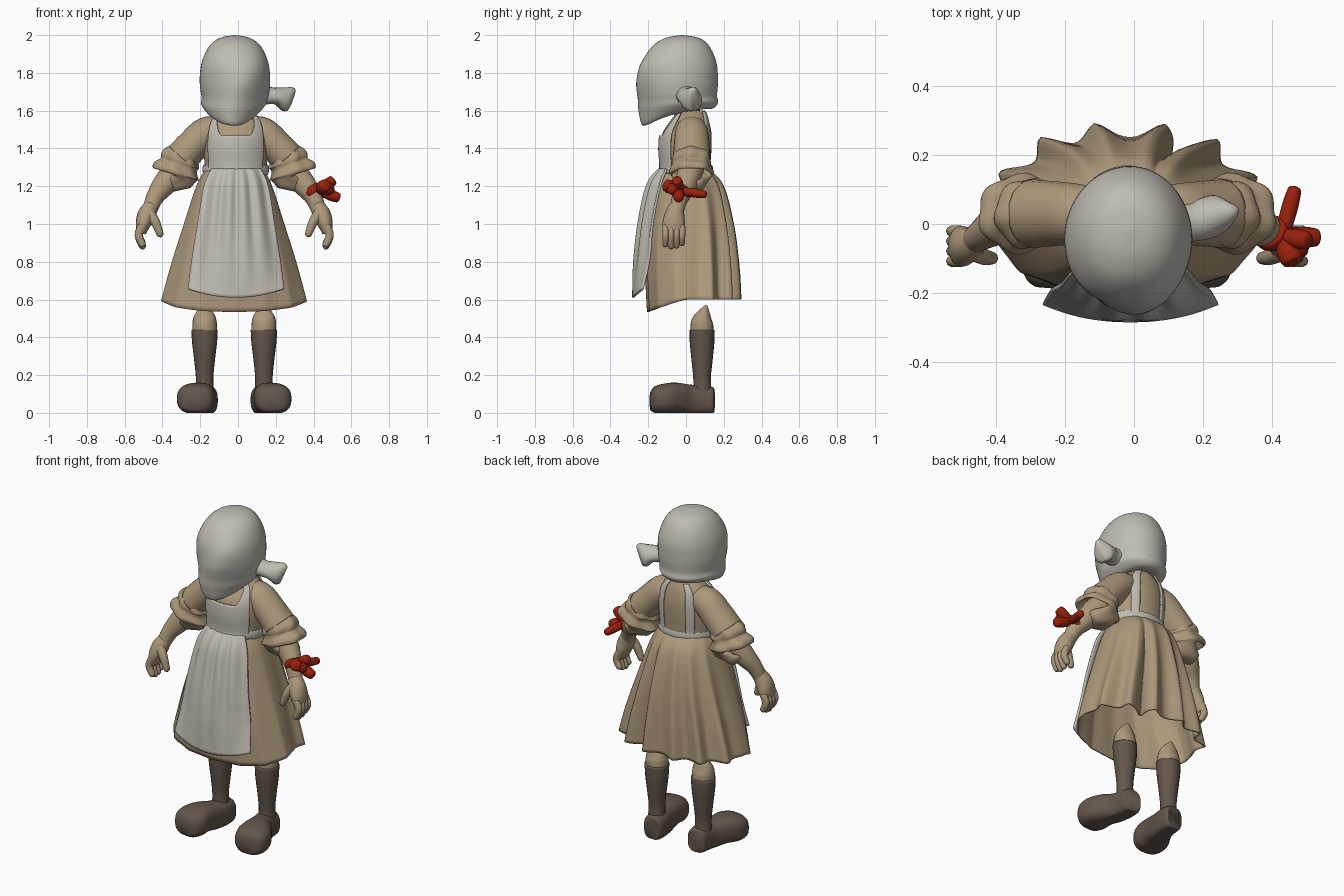
import bpy, bmesh, math
from mathutils import Vector

if "Cube" in bpy.data.objects:
    bpy.data.objects.remove(bpy.data.objects["Cube"])

X0 = -0.02  # mirror plane of the figure


def material(name, rgb):
    m = bpy.data.materials.new(name)
    m.diffuse_color = (*rgb, 1)
    m.use_nodes = True
    m.node_tree.nodes["Principled BSDF"].inputs["Base Color"].default_value = m.diffuse_color
    return m


TAN = material("tan cloth and skin", (0.42, 0.32, 0.20))
LINEN = material("pale linen", (0.53, 0.50, 0.44))
BROWN = material("dark brown", (0.125, 0.093, 0.072))
RED = material("red ribbon", (0.32, 0.015, 0.004))


def curve(rows, t):
    """Catmull-Rom interpolation through equal-length rows, t in 0..1."""
    n = len(rows) - 1
    i = min(int(t * n), n - 1)
    f = t * n - i
    p = [rows[max(0, min(n, i + k))] for k in (-1, 0, 1, 2)]
    return [0.5 * (2 * b + (c - a) * f + (2 * a - 5 * b + 4 * c - d) * f * f
                   + (3 * b - a - 3 * c + d) * f ** 3) for a, b, c, d in zip(*p)]


def spow(v, e):
    return math.copysign(abs(v) ** e, v)


def sheet(name, fn, nu, nv, mat, closed=False, caps=False, thick=0):
    """Smooth grid surface from fn(u, v); closed wraps u."""
    bm = bmesh.new()
    cols = nu if closed else nu + 1
    g = [[bm.verts.new(fn(i / nu, j / nv)) for i in range(cols)] for j in range(nv + 1)]
    for j in range(nv):
        for i in range(nu):
            k = (i + 1) % cols
            bm.faces.new((g[j][i], g[j][k], g[j + 1][k], g[j + 1][i]))
    if caps:
        bm.faces.new(g[0])
        bm.faces.new(g[-1])
    bmesh.ops.recalc_face_normals(bm, faces=bm.faces)
    me = bpy.data.meshes.new(name)
    bm.to_mesh(me)
    bm.free()
    for p in me.polygons:
        p.use_smooth = True
    me.materials.append(mat)
    ob = bpy.data.objects.new(name, me)
    bpy.context.collection.objects.link(ob)
    if thick:
        mod = ob.modifiers.new("thickness", "SOLIDIFY")
        mod.thickness = thick
        mod.offset = 0
    return ob


def tube(name, rows, mat, s=1, x0=X0, ref=(0, 1, 0), nu=20, nv=16, rounded=False,
         fold=None, floor=False, power=1):
    """Tube through rows (x, y, z, radius a, radius b), mirrored by s about x0."""
    ref = Vector(ref)

    def fn(u, v):
        x, y, z, a, b = curve(rows, v)
        d = Vector(curve(rows, min(v + 0.01, 1))[:3]) - Vector(curve(rows, max(v - 0.01, 0))[:3])
        if floor:
            d.z = 0
        side = d.cross(ref).normalized()
        up = side.cross(d).normalized()
        m = 1
        if rounded:
            k = min(1, min(v, 1 - v) / 0.15)
            m = max(0.12, math.sqrt(1 - (1 - k) ** 2))
        if fold:
            m *= fold(u, v)
        ang = u * math.tau
        p = (Vector((x, y, z)) + side * a * m * spow(math.cos(ang), power)
             + up * b * m * spow(math.sin(ang), power))
        if floor:
            p.z = max(p.z, 0)
        return (x0 + s * p.x, p.y, p.z)
    return sheet(name, fn, nu, nv, mat, True, True)


# Torso, with bib, back straps and waistband following its surface
TORSO = [(1.24, 0, .16, .13), (1.32, 0, .165, .13), (1.40, 0, .17, .135),
         (1.48, .005, .165, .13), (1.55, .02, .14, .10), (1.60, .03, .07, .07)]


def torso(deg, t, off=0):
    z, cy, rx, ry = curve(TORSO, t)
    a = math.radians(deg)
    return (X0 + 0.008 + (rx + off) * math.cos(a), cy + (ry + off) * math.sin(a), z + off * t)


def bib(u, v):
    k = max(0, min(1, (abs(2 * u - 1) - 0.45) / 0.33))
    top = 0.56 + 0.34 * k * k
    return torso(-145 + 110 * u, 0.08 + (top - 0.08) * v, 0.008)


sheet("torso", lambda u, v: torso(360 * u, v), 40, 20, TAN, True, True)
sheet("apron_bib", bib, 40, 16, LINEN, thick=0.008)
for c in (56, 124):
    sheet("back_strap", lambda u, v: torso(c - 9 + 18 * u, 0.05 + 0.88 * v, 0.006),
          4, 18, LINEN, thick=0.008)
sheet("waistband", lambda u, v: torso(360 * u, 0.06 + 0.12 * v, 0.008 + 0.006 * math.sin(v * math.pi)),
      40, 4, LINEN, True)
tube("neck", [(0, .01, 1.52, .07, .07), (0, 0, 1.66, .07, .07)], TAN, nv=4)

# Pleated skirt, open underneath, with one deep fold at the back
SKIRT = [(1.29, .15, .125, .12), (1.2, .197, .165, .195), (1.0, .262, .2, .242),
         (.8, .325, .21, .262), (.6, .38, .2, .272)]


def skirt(u, v):
    z, rx, front, back = curve(SKIRT, v)
    a = u * math.tau
    c, s = math.cos(a), math.sin(a)
    amp = 0.015 + 0.07 * max(0, min(1, s * 2))
    bent = a + 0.1 * math.sin(2 * a - math.pi)
    ridge = 1 - 2 * abs(math.sin(6.5 * (bent + 0.14))) ** 1.2
    deep = 0.2 * math.exp(-((a - 1.14) / 0.075) ** 2)
    m = 1 + min(1, v * 1.2) * (amp * ridge - deep)
    y = spow(s, 0.84) * (back if s > 0 else front)
    return (X0 + spow(c, 0.88) * rx * m, y * m, z - 0.065 * v ** 3 * max(0, -s))


sheet("skirt", skirt, 182, 28, TAN, True, thick=0.008)

# Apron skirt hanging in front
APRON = [(1.29, .13, .14, .10), (1.2, .17, .2, .13), (1.0, .203, .245, .17),
         (.8, .232, .272, .19), (.61, .254, .28, .23)]


def apron(u, v):
    z, w, mid, edge = curve(APRON, v)
    k = 2 * u - 1
    pleat = math.cos(k * 15) * 0.014 * math.sin(math.pi * min(1, v * 0.9 + 0.1))
    y = -mid + (mid - edge) * abs(k) ** 2.2 + pleat * (1 - 0.7 * v)
    return (X0 + 0.01 + w * k, y, z + 0.045 * k * k * v ** 3)


sheet("apron_skirt", apron, 48, 28, LINEN, thick=0.012)

# Bonnet wrapping the whole head, pointed at the chin and creased in front
BONNET = [(2.0, -.02, .004, .004, 0), (1.985, -.02, .08, .09, 0), (1.94, -.03, .137, .155, 0),
          (1.85, -.042, .177, .205, 0), (1.75, -.045, .187, .213, 0),
          (1.67, -.042, .178, .205, .01), (1.615, -.038, .177, .206, .025),
          (1.565, -.045, .13, .18, .045), (1.60, -.04, .07, .1, .02)]


def bonnet(u, v):
    z, cy, rx, ry, tilt = curve(BONNET, v)
    a = u * math.tau
    c, s = math.cos(a), math.sin(a)
    x = rx * c
    low = max(0, min(1, (v - 0.6) / 0.25))
    if s < 0:  # narrowing towards the chin
        x *= 1 - (0.22 if c > 0 else 0.08) * low * s * s
    if c > 0:  # drawn in below the knot
        x *= 1 - 0.16 * low * c
    w = 0.006 + 0.05 * max(0, -s) ** 1.5
    m = 1 + w * math.sin(24 * (0.8 * x - 0.55 * (z - 1.75)) + 0.6) * min(1, v * 2)
    return (X0 + 0.004 + x * m, cy + ry * s * (m - 0.015 * max(0, -s)), z + tilt * s + 0.02 * low * c * c)


sheet("bonnet", bonnet, 64, 48, LINEN, True, True)
tube("bonnet_knot", [(.12, 0, 1.685, .06, .055), (.175, .005, 1.678, .045, .055),
                     (.215, .018, 1.673, .048, .06), (.257, .035, 1.657, .068, .052),
                     (.277, .045, 1.648, .06, .025)], LINEN, x0=0,
     fold=lambda u, v: 1 + 0.12 * v * math.cos(u * math.tau * 3))

for s, side in ((-1, "right"), (1, "left")):
    # Sleeve and double ruffled cuff
    tube(side + "_sleeve", [(.08, .03, 1.5, .07, .075), (.15, .03, 1.482, .084, .088),
                            (.22, .03, 1.415, .087, .095), (.28, .03, 1.35, .09, .1)], TAN, s)
    tube(side + "_cuff", [(.265, .03, 1.37, .085, .09), (.283, .03, 1.338, .106, .102),
                          (.293, .03, 1.312, .1, .1), (.308, .03, 1.275, .13, .115),
                          (.314, .03, 1.257, .11, .1), (.318, .03, 1.262, .065, .065)],
         TAN, s, nu=48, nv=25, fold=lambda u, v: 1 + 0.045 * math.cos(u * math.tau * 6 + 4 * v))
    # Forearm, palm, fingers and thumb
    tube(side + "_forearm", [(.29, .03, 1.31, .07, .07), (.37, 0, 1.21, .062, .06),
                             (.42, -.03, 1.14, .047, .045), (.448, -.052, 1.07, .038, .038)], TAN, s)
    tube(side + "_palm", [(.438, -.045, 1.1, .038, .038), (.463, -.06, 1.05, .048, .052),
                          (.482, -.065, 1.0, .04, .06), (.492, -.065, .95, .024, .054)], TAN, s)
    for i in range(4):
        y = -0.108 + 0.029 * i
        drop = (0.012, 0, 0.004, 0.02)[i]
        tube(side + "_finger", [(.484, y, 1.0, .02, .018), (.505, y, .94, .022, .018),
                                (.478, y, .866 + drop, .017, .016)], TAN, s, nu=10, nv=14, rounded=True)
    tube(side + "_thumb", [(.46, -.075, 1.07, .032, .028), (.418, -.095, 1.01, .025, .024),
                           (.387, -.1, .93, .017, .017)], TAN, s, nu=12, nv=14, rounded=True)
    # Leg with tall sock and clog
    tube(side + "_knee", [(.155, .085, .42, .064, .061), (.157, .085, .48, .064, .058),
                          (.157, .095, .525, .05, .036), (.157, .108, .57, .008, .006)], TAN, s)
    tube(side + "_sock", [(.157, .09, .06, .055, .055), (.157, .085, .17, .046, .046),
                          (.157, .085, .27, .054, .055), (.157, .085, .37, .066, .065),
                          (.157, .085, .44, .07, .066)], BROWN, s)
    tube(side + "_shoe", [(.148, .15, .066, .045, .058), (.148, .138, .066, .058, .072),
                          (.15, .08, .068, .063, .078), (.162, .02, .07, .066, .08),
                          (.185, -.05, .08, .085, .08), (.202, -.11, .076, .1, .08),
                          (.208, -.165, .07, .088, .07), (.21, -.188, .062, .055, .048)],
         BROWN, s, ref=(0, 0, 1), nu=32, nv=28, floor=True, power=0.75)

# Red ribbon tied round one wrist
tube("ribbon_band", [(.392, -.02, 1.182, .052, .05), (.402, -.028, 1.168, .056, .054),
                     (.412, -.035, 1.154, .05, .048)], RED, x0=0, nv=8)
for end, r in (((.51, -.05, 1.238), .03), ((.54, -.04, 1.135), .03),
               ((.47, .11, 1.155), .024), ((.465, -.115, 1.21), .036), ((.5, -.085, 1.19), .032)):
    knot = Vector((.43, -.035, 1.175))
    mid, tip = knot.lerp(Vector(end), 0.6), Vector(end)
    tube("ribbon_loop", [(*knot, .022, .022), (*mid, r, r), (*tip, r * .8, r * .8)], RED, x0=0,
         ref=(0, 0, 1), nu=14, nv=16, rounded=True)
